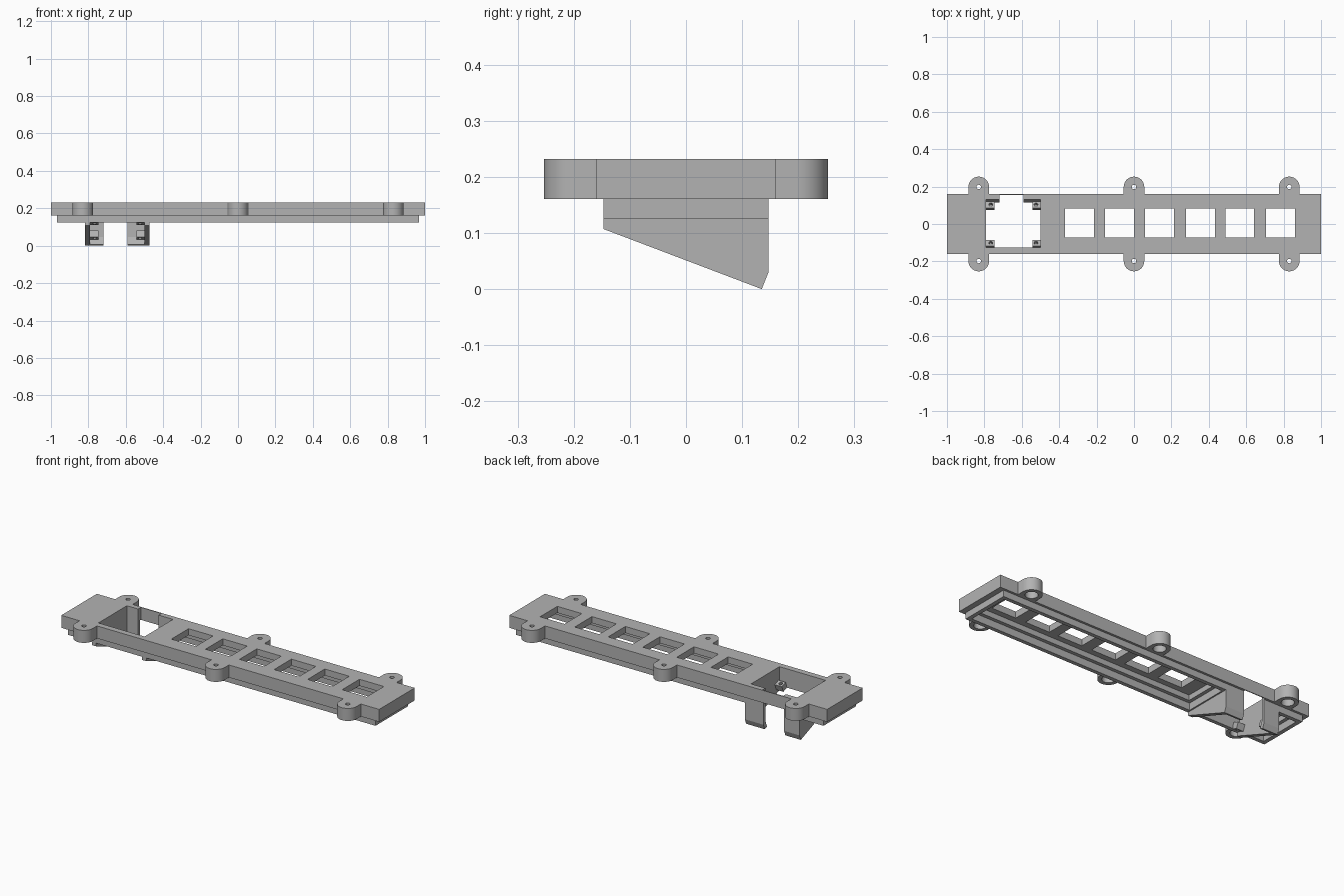
import bpy
import bmesh
from mathutils import Matrix, Vector

old = bpy.data.objects.get("Cube")
if old:
    bpy.data.objects.remove(old, do_unlink=True)

gray = bpy.data.materials.new("plain_gray")
gray.use_nodes = True
colour = (0.45, 0.45, 0.45, 1)
gray.diffuse_color = colour
gray.node_tree.nodes["Principled BSDF"].inputs["Base Color"].default_value = colour


def finish(name, bm):
    bmesh.ops.recalc_face_normals(bm, faces=bm.faces)
    mesh = bpy.data.meshes.new(name)
    bm.to_mesh(mesh)
    bm.free()
    mesh.materials.append(gray)
    obj = bpy.data.objects.new(name, mesh)
    bpy.context.collection.objects.link(obj)
    return obj


def box(name, x0, x1, y0, y1, z0, z1):
    bm = bmesh.new()
    size = Matrix.Diagonal((x1 - x0, y1 - y0, z1 - z0, 1))
    mid = Matrix.Translation(((x0 + x1) / 2, (y0 + y1) / 2, (z0 + z1) / 2))
    bmesh.ops.create_cube(bm, size=1, matrix=mid @ size)
    return finish(name, bm)


def cylinder(name, x, y, r, z0, z1, sides=48):
    bm = bmesh.new()
    bmesh.ops.create_cone(bm, cap_ends=True, segments=sides, radius1=r, radius2=r,
                          depth=z1 - z0, matrix=Matrix.Translation((x, y, (z0 + z1) / 2)))
    return finish(name, bm)


def extrude_x(name, profile, x0, x1):
    bm = bmesh.new()
    face = bm.faces.new([bm.verts.new((x0, y, z)) for y, z in profile])
    new = bmesh.ops.extrude_face_region(bm, geom=[face])["geom"]
    verts = [v for v in new if isinstance(v, bmesh.types.BMVert)]
    bmesh.ops.translate(bm, verts=verts, vec=(x1 - x0, 0, 0))
    return finish(name, bm)


def combine(target, others, operation):
    bpy.context.view_layer.objects.active = target
    for other in others:
        mod = target.modifiers.new("cut", 'BOOLEAN')
        mod.operation = operation
        mod.solver = 'EXACT'
        mod.object = other
        bpy.ops.object.modifier_apply(modifier=mod.name)
        bpy.data.objects.remove(other, do_unlink=True)


TOP, MID, LOW = 0.232, 0.161, 0.125
WIN_L, WIN_R = -0.79, -0.50

# Top plate with the inset lower rim and rounded screw tabs
plate = box("top_plate", -1, 1, -0.16, 0.16, MID, TOP)
parts = [box("lower_rim", -0.968, 0.968, -0.147, 0.147, LOW, MID + 0.01)]
cuts = []
for x in (-0.83, 0, 0.83):
    for side in (-1, 1):
        y = side * 0.198
        inner, outer = sorted((side * 0.14, y))
        parts.append(box("tab_neck", x - 0.055, x + 0.055, inner, outer, MID, TOP))
        parts.append(cylinder("tab_end", x, y, 0.055, MID, TOP))
        cuts.append(cylinder("screw_hole", x, y, 0.012, 0, 1, 24))
        cuts.append(cylinder("counterbore", x, y, 0.033, 0, 0.2, 32))
combine(plate, parts, 'UNION')

# Hollow underside in two steps, on both sides of the display bay
for x0, x1 in ((-0.945, -0.825), (-0.465, 0.945)):
    cuts.append(box("pocket", x0, x1, -0.125, 0.125, 0, 0.165))
    cuts.append(box("inner_pocket", x0 + 0.02, x1 - 0.02, -0.105, 0.105, 0, 0.195))

# Square button openings
for x in (-0.292, -0.077, 0.137, 0.355, 0.565, 0.783):
    cuts.append(box("button_hole", x - 0.077, x + 0.077, -0.072, 0.083, 0, 1))

# Display opening with the cable notch behind it
cuts.append(box("display_opening", WIN_L, WIN_R, -0.126, 0.13, 0, 1))
cuts.append(box("cable_notch", -0.72, -0.59, 0.1, 0.155, 0, 1))
combine(plate, cuts, 'DIFFERENCE')

# Sloped brackets under the display opening
cheek = ((-0.147, LOW), (-0.147, 0.107), (0.135, 0), (0.147, 0.03), (0.147, LOW))
flange = ((0.13, LOW), (0.13, 0.047), (0.115, 0.0077), (0.135, 0), (0.147, 0.03), (0.147, LOW))
slope = Vector((0, 0.282, -0.107)).normalized()
normal = Vector((0, 0.107, 0.282)).normalized()

for label, wall, inner, sign in (("right", WIN_L, -0.72, 1), ("left", WIN_R, -0.59, -1)):
    extrude_x(label + "_bracket_cheek", cheek, wall - sign * 0.027, wall)
    extrude_x(label + "_bracket_flange", flange, wall, inner)
    # Screw bosses standing square to the slope
    for place, y in (("rear", 0.083), ("front", -0.122)):
        base = Vector((0, y, 0.107 - (y + 0.147) * 0.38)) + normal * 0.022
        corners = [base - slope * 0.018, base + slope * 0.018,
                   base + slope * 0.018 + normal * 0.036, base - slope * 0.018 + normal * 0.036]
        boss = extrude_x(label + "_" + place + "_boss", [(c.y, c.z) for c in corners],
                         wall - sign * 0.002, wall + sign * 0.044)
        bm = bmesh.new()
        turn = normal.to_track_quat('Z', 'Y').to_matrix().to_4x4()
        spot = Matrix.Translation(base + Vector((wall + sign * 0.024, 0, 0)) + normal * 0.018)
        bmesh.ops.create_cone(bm, cap_ends=True, segments=20, radius1=0.01, radius2=0.01,
                              depth=0.1, matrix=spot @ turn)
        combine(boss, [finish("boss_hole", bm)], 'DIFFERENCE')

# Smooth the round tabs and holes, keeping edges sharp
bpy.ops.object.select_all(action='DESELECT')
plate.select_set(True)
bpy.context.view_layer.objects.active = plate
bpy.ops.object.shade_smooth_by_angle(angle=0.5)
